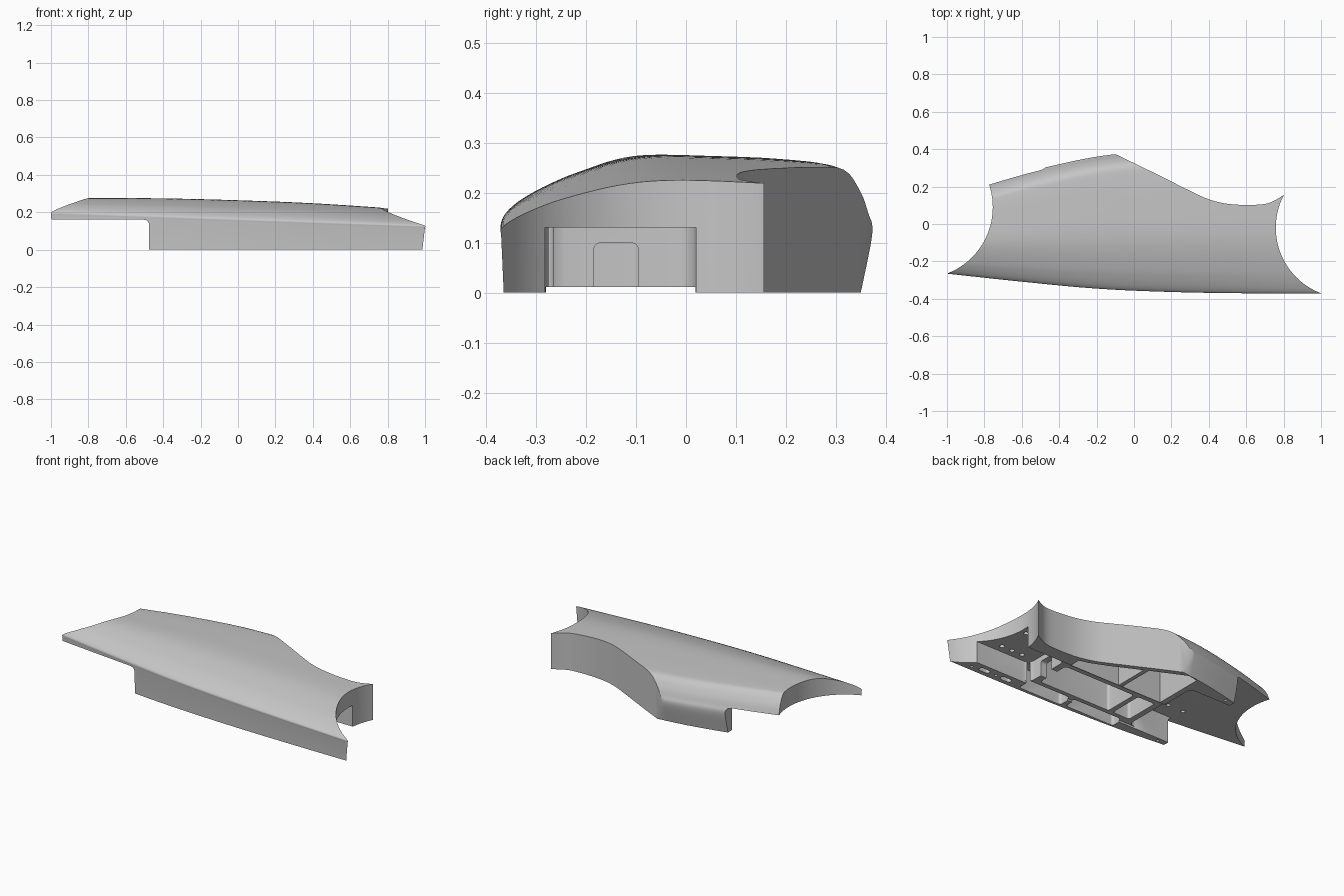
import bpy, bmesh, math
from mathutils import Vector

cube = bpy.data.objects.get("Cube")
if cube:
    bpy.data.objects.remove(cube, do_unlink=True)

grey = bpy.data.materials.new("plain grey")
grey.use_nodes = True
GREY = (0.56, 0.56, 0.56, 1)
grey.diffuse_color = GREY
grey.node_tree.nodes["Principled BSDF"].inputs["Base Color"].default_value = GREY


def to_object(bm, name):
    bmesh.ops.recalc_face_normals(bm, faces=bm.faces)
    mesh = bpy.data.meshes.new(name)
    bm.to_mesh(mesh)
    bm.free()
    mesh.materials.append(grey)
    obj = bpy.data.objects.new(name, mesh)
    bpy.context.collection.objects.link(obj)
    return obj


def spline(points, steps):
    """Catmull-Rom curve through 2D points."""
    pts = [Vector(p) for p in points]
    pts = [2 * pts[0] - pts[1]] + pts + [2 * pts[-1] - pts[-2]]
    out = []
    for a, b, c, d in zip(pts, pts[1:], pts[2:], pts[3:]):
        for i in range(steps):
            t = i / steps
            out.append(0.5 * (2 * b + (c - a) * t + (2 * a - 5 * b + 4 * c - d) * t * t
                              + (3 * b - a - 3 * c + d) * t ** 3))
    return out + [pts[-2]]


def sample(curve, x):
    """Height of a piecewise curve at x."""
    for a, b in zip(curve, curve[1:]):
        if x <= b[0]:
            break
    return a[1] + (b[1] - a[1]) * (x - a[0]) / (b[0] - a[0])


def prism(name, outline, low, high, axis="z"):
    """Extrude an outline along z (plan) or y (side)."""
    place = (lambda u, v, w: (u, v, w)) if axis == "z" else (lambda u, v, w: (u, w, v))
    bm = bmesh.new()
    rings = [[bm.verts.new(place(u, v, w)) for u, v in outline] for w in (low, high)]
    for ring in rings:
        bm.faces.new(ring)
    n = len(outline)
    for i in range(n):
        j = (i + 1) % n
        bm.faces.new((rings[0][i], rings[0][j], rings[1][j], rings[1][i]))
    return to_object(bm, name)


def rounded(x0, x1, y0, y1, r, steps=5):
    """Rectangle outline with round corners."""
    out = []
    corners = ((x1 - r, y1 - r), (x0 + r, y1 - r), (x0 + r, y0 + r), (x1 - r, y0 + r))
    for k, (cx, cy) in enumerate(corners):
        for i in range(steps + 1):
            a = math.pi / 2 * (k + i / steps)
            out.append((cx + r * math.cos(a), cy + r * math.sin(a)))
    return out


def circle(x, y, r, n):
    return [(x + r * math.cos(math.tau * i / n), y + r * math.sin(math.tau * i / n))
            for i in range(n)]


# Hull: cross-sections lofted along x
front = spline([(-1.03, -.262), (-.6, -.308), (-.2, -.345), (.2, -.363), (.6, -.37), (1.03, -.371)], 6)
back = spline([(-1.03, .14), (-.78, .217), (-.47, .303), (-.1, .373), (.4, .4), (1.03, .4)], 6)
crown = spline([(-1.03, .275), (-.8, .276), (-.4, .274), (0, .264), (.4, .248), (.8, .222), (1.03, .204)], 6)
roof = [(.001, -.1), (0, .02), (.012, .13), (.04, .27), (.09, .45), (.16, .64),
        (.3, .9), (.43, 1), (.62, .98), (.81, .93)]
bm = bmesh.new()
rings = []
STATIONS = 36
for s in range(STATIONS + 1):
    x = -1.03 + 2.06 * s / STATIONS
    yf, yb, top = sample(front, x), sample(back, x), sample(crown, x)
    crease = .16 - .035 * x
    section = [(yf + (yb - yf) * t, crease + (top - crease) * h) for t, h in roof]
    section += [(yb - .068, top * .935), (yb - .03, top * .77), (yb - .01, top * .6),
                (yb, top * .44), (yb - .028, 0)]
    ring = [(yf + .006, 0)] + [tuple(p) for p in spline(section, 4)]
    rings.append([bm.verts.new((x, y, z)) for y, z in ring])
n = len(rings[0])
for a, b in zip(rings, rings[1:]):
    for i in range(n):
        j = (i + 1) % n
        bm.faces.new((a[i], a[j], b[j], b[i]))
bm.faces.new(rings[0])
bm.faces.new(rings[-1])
hull = to_object(bm, "shell_body")

# Scooped ends and the flowing back edge
cutters = [
    prism("left_end_scoop", circle(1.133, -.02, .375, 96), -.2, .5),
    prism("right_end_scoop", circle(-1.135, .09, .38, 96), -.2, .5),
]
sweep = spline([(-.1, .374), (.1, .277), (.3, .177), (.4, .132), (.5, .108), (.62, .102),
                (.72, .112), (.8, .155), (.86, .2)], 6)
outline = [(-.14, .395)] + [tuple(p) for p in sweep] + [(1.2, .3), (1.2, .7), (-.14, .7)]
cutters.append(prism("back_sweep", outline, -.2, .5))

# Raised underside at the right end, with a filleted step
step = [(-1.3, -.1), (-.475, -.1), (-.475, .135), (-.479, .148), (-.488, .157), (-.505, .161), (-1.3, .161)]
cutters.append(prism("underside_step", step, -.8, .8, "y"))

# Bays open at each end of the base
cutters += [
    prism("left_bay", rounded(.5, 1.4, -.282, .02, .04), -.1, .13),
    prism("right_bay", rounded(-.9, -.2, -.28, .235, .03), -.1, .16),
    prism("rib_relief", rounded(-.25, .55, -.281, .019, .01), -.1, .011),
]

# Pockets between the ribs
for x0, x1, y0, y1, depth in (
        (.23, .52, -.343, -.265, .13), (-.13, .2, -.333, -.265, .14),
        (-.02, .46, -.238, -.025, .18), (-.165, -.05, -.238, -.025, .2)):
    cutters.append(prism("pocket", rounded(x0, x1, y0, y1, .015), -.1, depth))
for plan in ([(-.165, .02), (.1, .02), (.1, .245), (-.1, .34), (-.165, .33)],
             [(.125, .02), (.46, .02), (.46, .085), (.4, .102), (.3, .145), (.125, .232)]):
    cutters.append(prism("back_pocket", plan, -.1, .19))

# Doorway through the rib behind the left bay
door = [(p[0], p[1]) for p in rounded(-.185, -.095, -.1, .1, .015)]
doorway = prism("doorway", door, .45, .51)
for v in doorway.data.vertices:
    v.co = (v.co.z, v.co.x, v.co.y)
cutters.append(doorway)

# Screw holes and slots
for x in (.63, .78):
    cutters.append(prism("slot", rounded(x - .035, x + .035, -.338, -.308, .014), -.1, .04))
for x, y in ((.7, -.323), (.86, -.335), (-.42, -.303), (-.42, .265)):
    cutters.append(prism("hole", circle(x, y, .009, 12), -.1, .03))
for x, y in ((.59, -.235), (.66, -.235), (.73, -.235), (.72, -.045)):
    cutters.append(prism("bay_hole", circle(x, y, .014, 16), .1, .15))
for x, y in ((-.5, -.187), (-.395, -.185), (-.5, .06), (-.395, .06)):
    cutters.append(prism("underside_hole", circle(x, y, .012, 16), .1, .18))

# Cut everything, keep the finished mesh
for cutter in cutters:
    mod = hull.modifiers.new(cutter.name, "BOOLEAN")
    mod.operation, mod.solver, mod.object = "DIFFERENCE", "EXACT", cutter
    cutter.hide_render = True
bpy.context.view_layer.update()
finished = bpy.data.meshes.new_from_object(hull.evaluated_get(bpy.context.evaluated_depsgraph_get()))
hull.modifiers.clear()
hull.data = finished
for cutter in cutters:
    bpy.data.objects.remove(cutter, do_unlink=True)

bpy.ops.object.select_all(action="DESELECT")
hull.select_set(True)
bpy.context.view_layer.objects.active = hull
bpy.ops.object.shade_smooth_by_angle(angle=math.radians(35))
